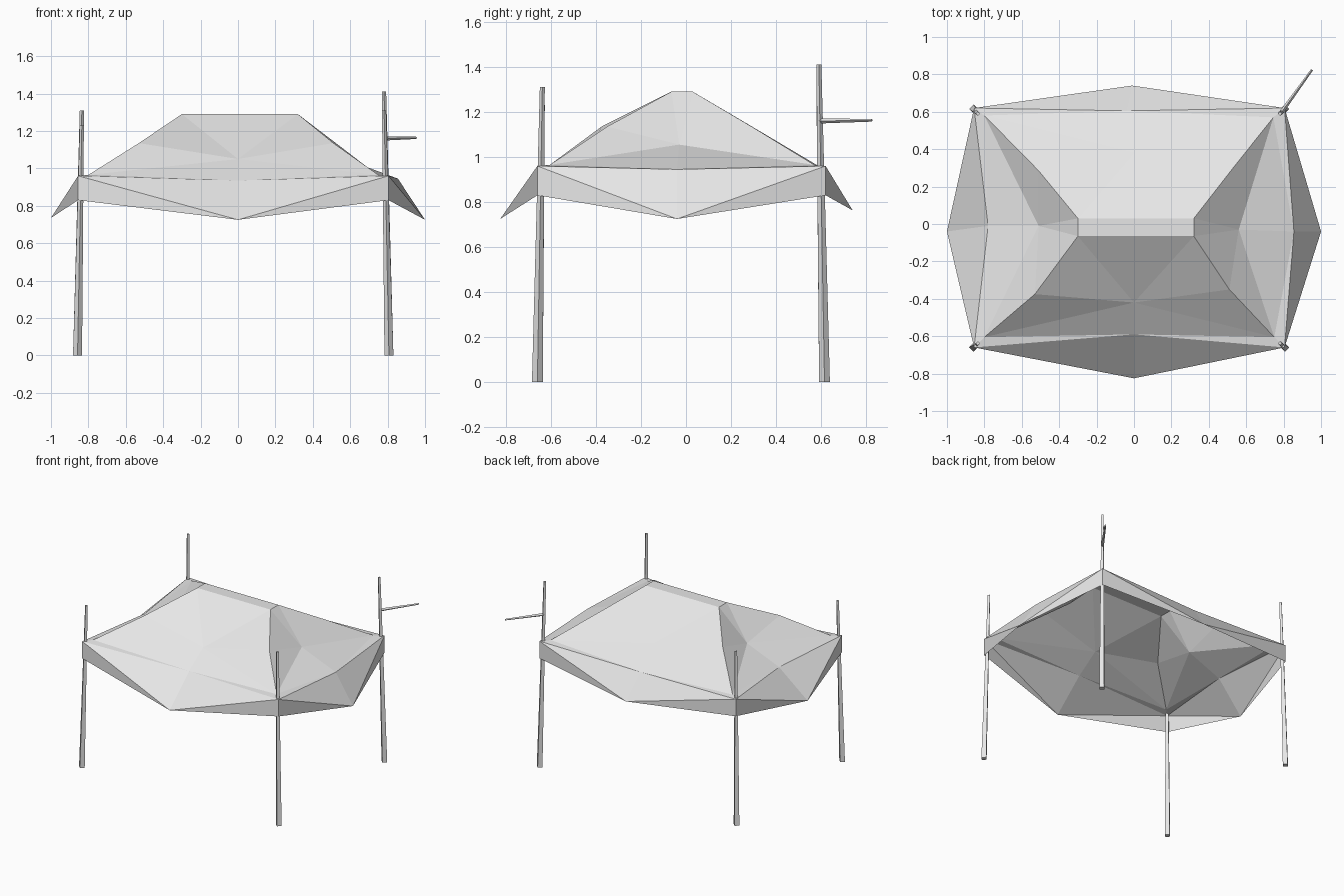
import bpy
import bmesh
from mathutils import Vector

cube = bpy.data.objects.get("Cube")
if cube:
    bpy.data.objects.remove(cube, do_unlink=True)

grey = bpy.data.materials.new("light_grey")
grey.use_nodes = True
tone = (0.8, 0.8, 0.8, 1)
grey.diffuse_color = tone
grey.node_tree.nodes["Principled BSDF"].inputs["Base Color"].default_value = tone


def finish(bm, name):
    """Turn a bmesh into a flat-shaded object."""
    bmesh.ops.recalc_face_normals(bm, faces=bm.faces)
    mesh = bpy.data.meshes.new(name)
    bm.to_mesh(mesh)
    bm.free()
    mesh.materials.append(grey)
    obj = bpy.data.objects.new(name, mesh)
    bpy.context.collection.objects.link(obj)
    return obj


def tapered_bar(name, start, end, r_start, r_end):
    """Four-sided bar between two points, with its edges facing the axes."""
    start, end = Vector(start), Vector(end)
    axis = end - start
    if abs(axis.z) > 0.5:
        u, v = Vector((1, 0, 0)), Vector((0, 1, 0))
    else:
        u = axis.cross(Vector((0, 0, 1))).normalized()
        v = Vector((0, 0, 1))
    bm = bmesh.new()
    rings = [[bm.verts.new(p + d * r) for d in (u, v, -u, -v)]
             for p, r in ((start, r_start), (end, r_end))]
    low, high = rings
    for i in range(4):
        j = (i + 1) % 4
        bm.faces.new((low[i], low[j], high[j], high[i]))
    bm.faces.new(low[::-1])
    bm.faces.new(high)
    return finish(bm, name)


# Canopy rings, counterclockwise from the front right corner;
# each side runs from its own corner to the next one
ridge = [(-0.30, -0.065, 1.29), (0.32, -0.065, 1.29),
         (0.32, 0.03, 1.29), (-0.30, 0.03, 1.29)]
hip = [(-0.53, -0.375, 1.135), (0.51, -0.35, 1.135),
       (0.53, 0.30, 1.13), (-0.51, 0.285, 1.14)]
sag = [(0, -0.42, 1.05), (0.56, -0.03, 1.055),
       (0, 0.38, 1.07), (-0.51, -0.01, 1.055)]
base = [(-0.80, -0.605, 0.965), (0.75, -0.605, 0.965),
        (0.745, 0.57, 0.965), (-0.80, 0.58, 0.965)]
edge_mid = [(0, -0.59, 0.935), (0.855, -0.04, 0.945),
            (-0.04, 0.605, 0.945), (-0.78, -0.01, 0.945)]
corner = [(-0.855, -0.66, 0.96), (0.805, -0.66, 0.96),
          (0.805, 0.62, 0.96), (-0.855, 0.62, 0.96)]
hem_mid = [(0, -0.825, 0.725), (1.0, -0.04, 0.725),
           (-0.01, 0.74, 0.763), (-1.0, -0.04, 0.735)]
hem = [(x, y, 0.83) for x, y, z in corner]

# Roof cloth with its narrow edge strips
roof = bmesh.new()
R, H, S, B, E, C = [[roof.verts.new(p) for p in ring]
                    for ring in (ridge, hip, sag, base, edge_mid, corner)]
roof.faces.new(R)
for i in range(4):
    j = (i + 1) % 4
    for tri in ((R[i], S[i], R[j]), (R[i], H[i], S[i]), (R[j], S[i], H[j]),
                (H[i], B[i], S[i]), (H[j], S[i], B[j]),
                (B[i], E[i], S[i]), (B[j], S[i], E[i]),
                (C[i], E[i], B[i]), (C[j], B[j], E[i])):
        roof.faces.new(tri)
finish(roof, "canopy_roof")

# Flared valance hanging from the roof edge
valance = bmesh.new()
C, E, L, M = [[valance.verts.new(p) for p in ring]
              for ring in (corner, edge_mid, hem, hem_mid)]
for i in range(4):
    j = (i + 1) % 4
    for tri in ((C[i], L[i], M[i]), (C[i], M[i], E[i]),
                (E[i], M[i], C[j]), (C[j], M[i], L[j])):
        valance.faces.new(tri)
finish(valance, "canopy_valance")

# Leaning corner poles of different heights
for side, x, x_top in (("right", -0.858, -0.835), ("left", 0.807, 0.781)):
    for end, y, y_top in (("front", -0.66, -0.638), ("back", 0.615, 0.59)):
        height = {"right_front": 1.23, "left_back": 1.41}.get(side + "_" + end, 1.31)
        tapered_bar(end + "_" + side + "_pole", (x, y, 0), (x_top, y_top, height),
                    0.024, 0.011)

# Thin rod sticking out of the tallest pole
tapered_bar("side_rod", (0.787, 0.596, 1.16), (0.952, 0.825, 1.163), 0.011, 0.006)
